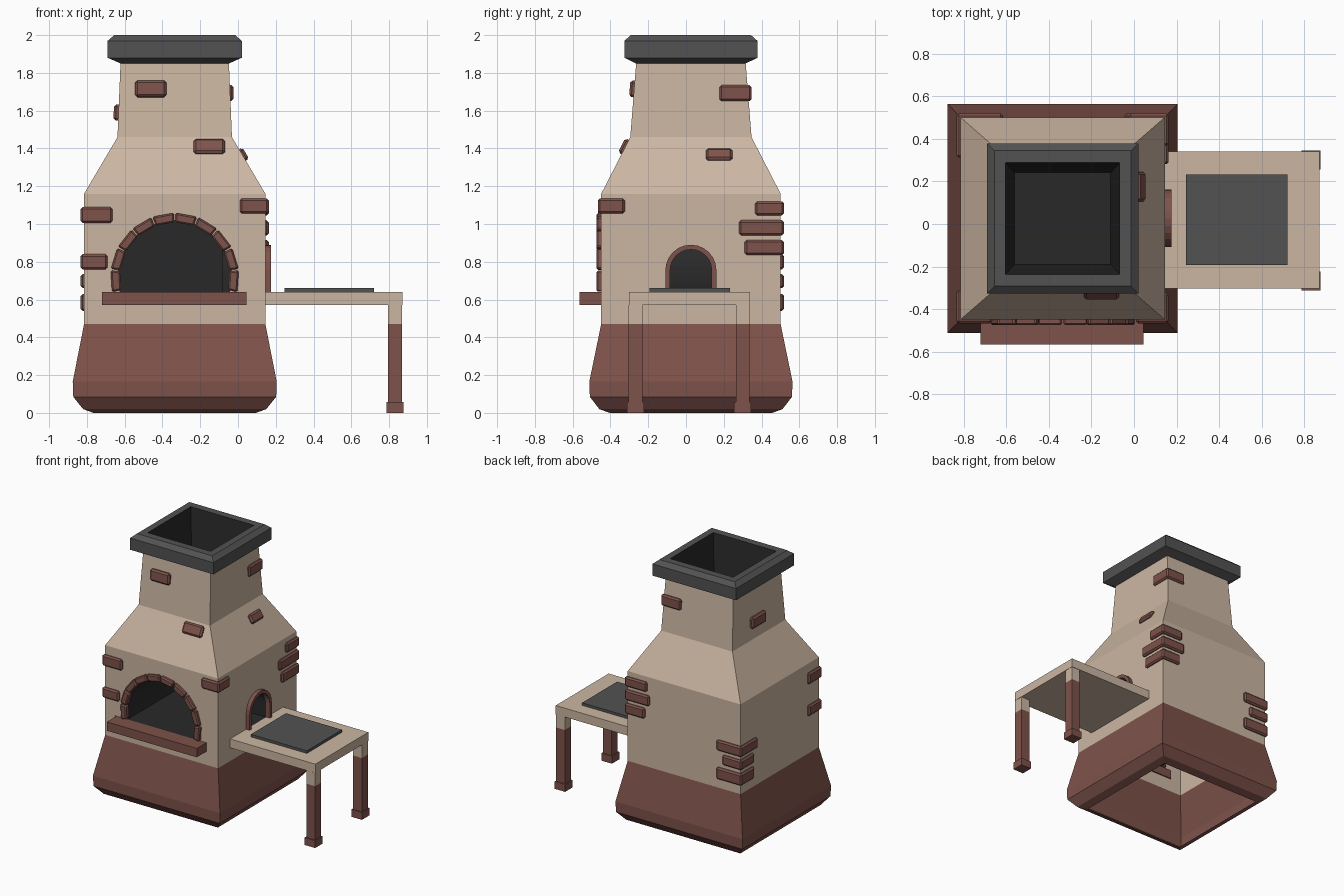
import bpy, bmesh
from math import sin, cos, radians
from mathutils import Matrix, Vector

if "Cube" in bpy.data.objects:
    bpy.data.objects.remove(bpy.data.objects["Cube"])

CX, CY = -0.335, 0.026          # centre of the oven tower
HX, HY = 0.48, 0.475            # half size of the main walls
Z0, ZS, Z1 = 0.47, 0.64, 1.16   # wall bottom, sill, wall top


def material(name, rgb):
    m = bpy.data.materials.new(name)
    m.diffuse_color = (*rgb, 1)
    m.use_nodes = True
    m.node_tree.nodes["Principled BSDF"].inputs["Base Color"].default_value = m.diffuse_color
    return m


PLASTER = material("plaster", (0.60, 0.47, 0.36))
BRICK = material("brick", (0.21, 0.085, 0.07))
IRON = material("iron", (0.085, 0.085, 0.085))
SOOT = material("soot", (0.022, 0.022, 0.022))


def finish(name, bm, mat, fix=False, bevel=0):
    if fix:
        bmesh.ops.recalc_face_normals(bm, faces=bm.faces)
    if bevel:
        bmesh.ops.bevel(bm, geom=bm.edges[:], offset=bevel, segments=1, affect='EDGES')
    me = bpy.data.meshes.new(name)
    bm.to_mesh(me)
    bm.free()
    me.materials.append(mat)
    ob = bpy.data.objects.new(name, me)
    bpy.context.collection.objects.link(ob)
    return ob


def face(bm, pts):
    return bm.faces.new([bm.verts.new(p) for p in pts])


def loft(name, rings, mat, end=False):
    """Rectangular rings (half x, half y, z) joined into a shell."""
    bm = bmesh.new()
    loops = [[bm.verts.new((CX + sx * hx, CY + sy * hy, z))
              for sx, sy in ((-1, -1), (1, -1), (1, 1), (-1, 1))] for hx, hy, z in rings]
    for a, b in zip(loops, loops[1:]):
        for i in range(4):
            j = (i + 1) % 4
            bm.faces.new((a[i], a[j], b[j], b[i]))
    if end:
        bm.faces.new(loops[-1])
    return finish(name, bm, mat)


def box(name, x0, x1, y0, y1, z0, z1, mat):
    bm = bmesh.new()
    bmesh.ops.create_cube(bm, size=1)
    for v in bm.verts:
        v.co = ((x0 + x1) / 2 + v.co.x * (x1 - x0), (y0 + y1) / 2 + v.co.y * (y1 - y0),
                (z0 + z1) / 2 + v.co.z * (z1 - z0))
    return finish(name, bm, mat)


def prism(name, pts, shift, mat, bevel=0):
    """Closed solid from a planar outline pushed along a vector."""
    bm = bmesh.new()
    f = face(bm, pts)
    new = bmesh.ops.extrude_face_region(bm, geom=[f], use_keep_orig=True)["geom"]
    bmesh.ops.translate(bm, vec=shift, verts=[v for v in new if isinstance(v, bmesh.types.BMVert)])
    return finish(name, bm, mat, True, bevel)


def arc(r, zc, a0, a1, n):
    return [(r * cos(radians(a0 + (a1 - a0) * i / n)), zc + r * sin(radians(a0 + (a1 - a0) * i / n)))
            for i in range(n + 1)]


def front(u, z, d=0):           # d = distance into the wall
    return Vector((CX + u, CY - HY + d, z))


def right(u, z, d=0):
    return Vector((CX + HX - d, CY + u, z))


def wall_with_arch(name, to3d, half, arch, depth):
    """Plaster wall with an arched hole and a sooty chamber behind it."""
    bm = bmesh.new()
    face(bm, [to3d(u, z) for u, z in ((-half, Z0), (half, Z0), (half, ZS), (-half, ZS))])
    face(bm, [to3d(u, z) for u, z in [(-half, ZS)] + arch + [(half, ZS), (half, Z1), (-half, Z1)]])
    finish(name + "_wall", bm, PLASTER)
    bm = bmesh.new()
    n = len(arch)
    for i in range(n):
        a, b = arch[i], arch[(i + 1) % n]
        face(bm, [to3d(*a), to3d(*b), to3d(*b, depth), to3d(*a, depth)])
    face(bm, [to3d(*p, depth) for p in reversed(arch)])
    finish(name + "_chamber", bm, SOOT)


# Brick base, plaster tower and chimney cap
loft("brick_base", [(0.43, 0.43, 0), (0.485, 0.485, 0.02), (0.537, 0.535, 0.085),
                    (0.54, 0.538, 0.165), (HX, HY, Z0)], BRICK)
loft("plaster_tower", [(HX, HY, Z1), (0.303, 0.321, 1.46), (0.287, 0.29, 1.85)], PLASTER)
loft("chimney_cap", [(0.287, 0.29, 1.85), (0.355, 0.352, 1.88), (0.355, 0.352, 1.97),
                     (0.32, 0.318, 2.0), (0.268, 0.262, 2.0)], IRON)
loft("flue", [(0.268, 0.262, 2.0), (0.225, 0.215, 1.5)], SOOT, True)

# Back and left walls
bm = bmesh.new()
for a, b in (((1, 1), (-1, 1)), ((-1, 1), (-1, -1))):
    face(bm, [(CX + s[0] * HX, CY + s[1] * HY, z)
              for s, z in ((a, Z0), (b, Z0), (b, Z1), (a, Z1))])
finish("back_and_left_walls", bm, PLASTER)

# Front and right walls with openings
side_in = [(-0.11, ZS)] + arc(0.11, 0.755, 180, 0, 12) + [(0.11, ZS)]
side_out = [(-0.135, ZS)] + arc(0.135, 0.755, 180, 0, 12) + [(0.135, ZS)]
wall_with_arch("front", front, HX, arc(0.30, 0.718, 195, -15, 24), 0.65)
wall_with_arch("right", right, HY, side_in, 0.23)
prism("side_arch_trim", [right(u, z, 0.01) for u, z in side_out + side_in[::-1]],
      (0.04, 0, 0), BRICK)

# Ring of bricks round the front arch
N = 10
step = 208 / N
for i in range(N):
    a0 = 194 - i * step - 0.7
    a1 = a0 - step + 1.4
    pts = arc(0.341, 0.718, a0, a1, 1) + arc(0.291, 0.718, a1, a0, 1)
    prism(f"arch_brick_{i}", [front(u, z, 0.02) for u, z in pts], (0, -0.045, 0), BRICK, 0.008)
box("front_sill", -0.72, 0.045, -0.565, -0.44, 0.572, ZS, BRICK)


# L-shaped bricks wrapped round the corners
def corner_brick(name, sx, sy, z0, z1, lx, ly, hx=HX, hy=HY):
    t = 0.018
    pts = [(t, t), (t, -ly), (-t, -ly), (-t, -t), (-lx, -t), (-lx, t)]
    prism(name, [(CX + sx * (hx + x), CY + sy * (hy + y), z0) for x, y in pts],
          (0, 0, z1 - z0), BRICK, 0.011)


CORNERS = [(-1, -1, 1.005, 1.09, .15, .14), (-1, -1, .76, .84, .125, .14),
           (1, -1, 1.055, 1.135, .135, .125),
           (1, 1, 1.045, 1.12, .17, .135), (1, 1, .94, 1.02, .19, .22), (1, 1, .835, .915, .15, .19),
           (-1, 1, .76, .84, .20, .19), (-1, 1, .66, .735, .15, .15), (-1, 1, .54, .63, .20, .15),
           (1, 1, 1.65, 1.735, .15, .15, .292, .302)]
for i, c in enumerate(CORNERS):
    corner_brick(f"corner_brick_{i}", *c)


# Single bricks lying on the wall faces
def face_brick(name, pos, w, h, heading, tilt):
    bm = bmesh.new()
    bmesh.ops.create_cube(bm, size=1, matrix=Matrix.Diagonal((w, 0.04, h, 1)))
    bmesh.ops.bevel(bm, geom=bm.edges[:], offset=0.012, segments=1, affect='EDGES')
    bm.transform(Matrix.Translation(pos) @ Matrix.Rotation(radians(heading), 4, 'Z')
                 @ Matrix.Rotation(radians(-tilt), 4, 'X'))
    finish(name, bm, BRICK)


face_brick("chimney_front_brick", (-0.462, -0.278, 1.715), 0.165, 0.088, 0, 4)
face_brick("slope_front_brick", (-0.152, -0.323, 1.408), 0.165, 0.085, 0, 27)
face_brick("chimney_left_brick", (-0.638, 0.04, 1.59), 0.17, 0.085, -90, 2.5)
face_brick("slope_right_brick", (0.024, 0.175, 1.365), 0.14, 0.07, 90, 30.5)

# Side table with hotplate and two legs
box("table_top", CX + HX, 0.87, -0.303, 0.34, 0.572, ZS, PLASTER)
box("hotplate", 0.245, 0.72, -0.192, 0.233, ZS, 0.66, IRON)
for side, y in (("front", -0.267), ("back", 0.3)):
    w = 0.0365
    box(f"{side}_leg_top", 0.795, 0.868, y - w, y + w, Z0, 0.572, PLASTER)
    box(f"{side}_leg", 0.795, 0.868, y - w, y + w, 0.05, Z0, BRICK)
    box(f"{side}_foot", 0.786, 0.875, y - 0.045, y + 0.045, 0, 0.057, BRICK)
